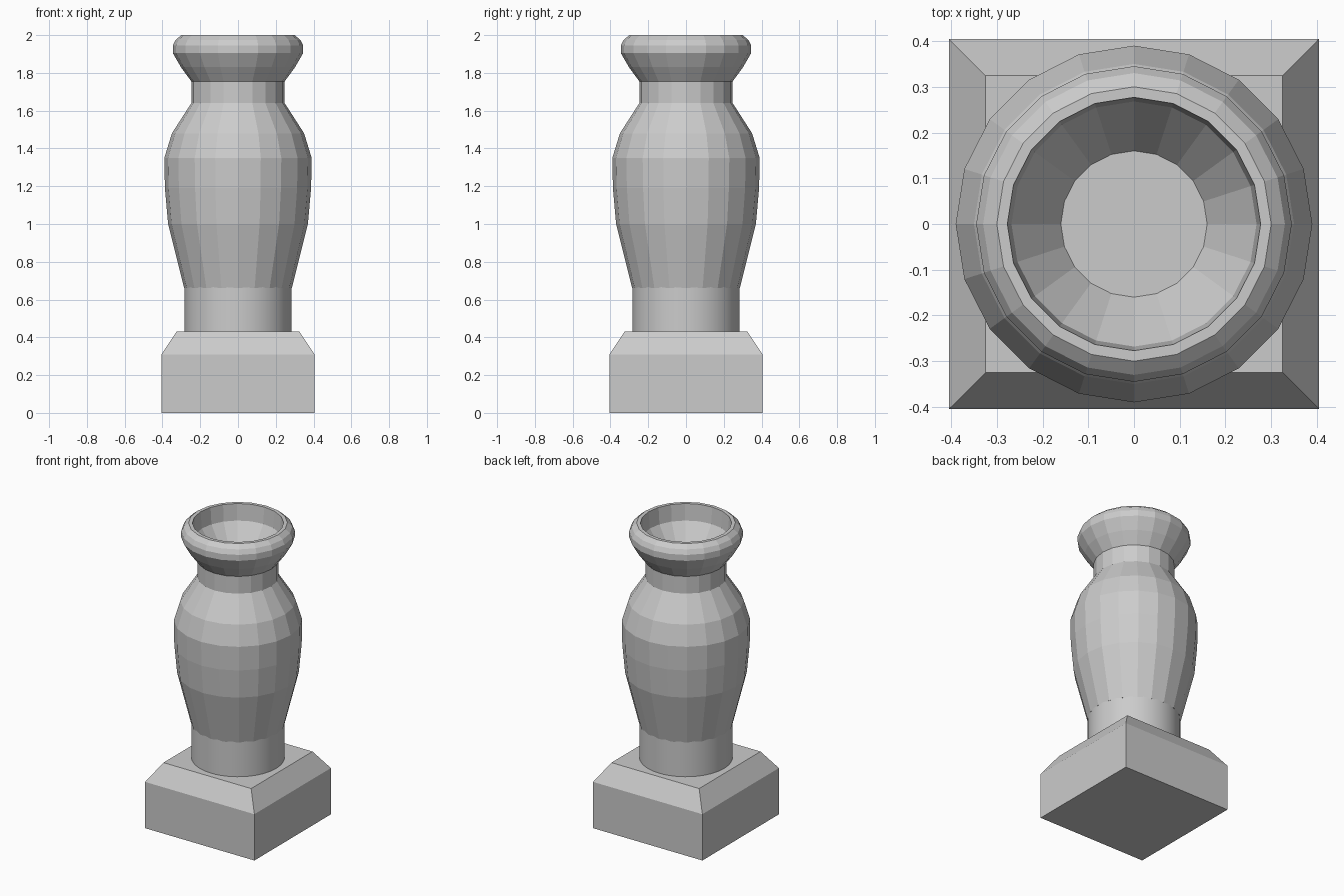
import bpy, bmesh
from math import cos, sin, tau

if "Cube" in bpy.data.objects:
    bpy.data.objects.remove(bpy.data.objects["Cube"])


def finish(name, bm):
    bmesh.ops.recalc_face_normals(bm, faces=bm.faces)
    mesh = bpy.data.meshes.new(name)
    bm.to_mesh(mesh)
    bm.free()
    obj = bpy.data.objects.new(name, mesh)
    bpy.context.collection.objects.link(obj)
    return obj


def loft(name, rings):
    """Skin a stack of closed rings and cap both ends."""
    bm = bmesh.new()
    loops = [[bm.verts.new(p) for p in ring] for ring in rings]
    n = len(loops[0])
    for a, b in zip(loops, loops[1:]):
        for i in range(n):
            j = (i + 1) % n
            bm.faces.new((a[i], a[j], b[j], b[i]))
    bm.faces.new(loops[0][::-1])
    bm.faces.new(loops[-1])
    return finish(name, bm)


def lathe(name, profile, sides):
    return loft(name, [[(r * cos(tau * i / sides), r * sin(tau * i / sides), z)
                        for i in range(sides)] for r, z in profile])


def square(h, z):
    return [(-h, -h, z), (h, -h, z), (h, h, z), (-h, h, z)]


# Square plinth with sloped shoulders
loft("plinth", [square(0.405, 0), square(0.405, 0.31), square(0.325, 0.43)])

# Round foot between plinth and body
foot = lathe("foot", [(0.283, 0.42), (0.283, 0.67)], 64)
for p in foot.data.polygons:
    p.use_smooth = len(p.vertices) == 4

# Faceted body, neck, flared lip and the shallow bowl inside it
lathe("vase_body", [
    (0.285, 0.66), (0.325, 0.82), (0.37, 1.0), (0.387, 1.19), (0.39, 1.35),
    (0.35, 1.48), (0.247, 1.64), (0.247, 1.755),
    (0.302, 1.83), (0.345, 1.905), (0.345, 1.945), (0.33, 1.975), (0.30, 2.0),
    (0.277, 2.0), (0.268, 1.89), (0.16, 1.74),
], 20)
